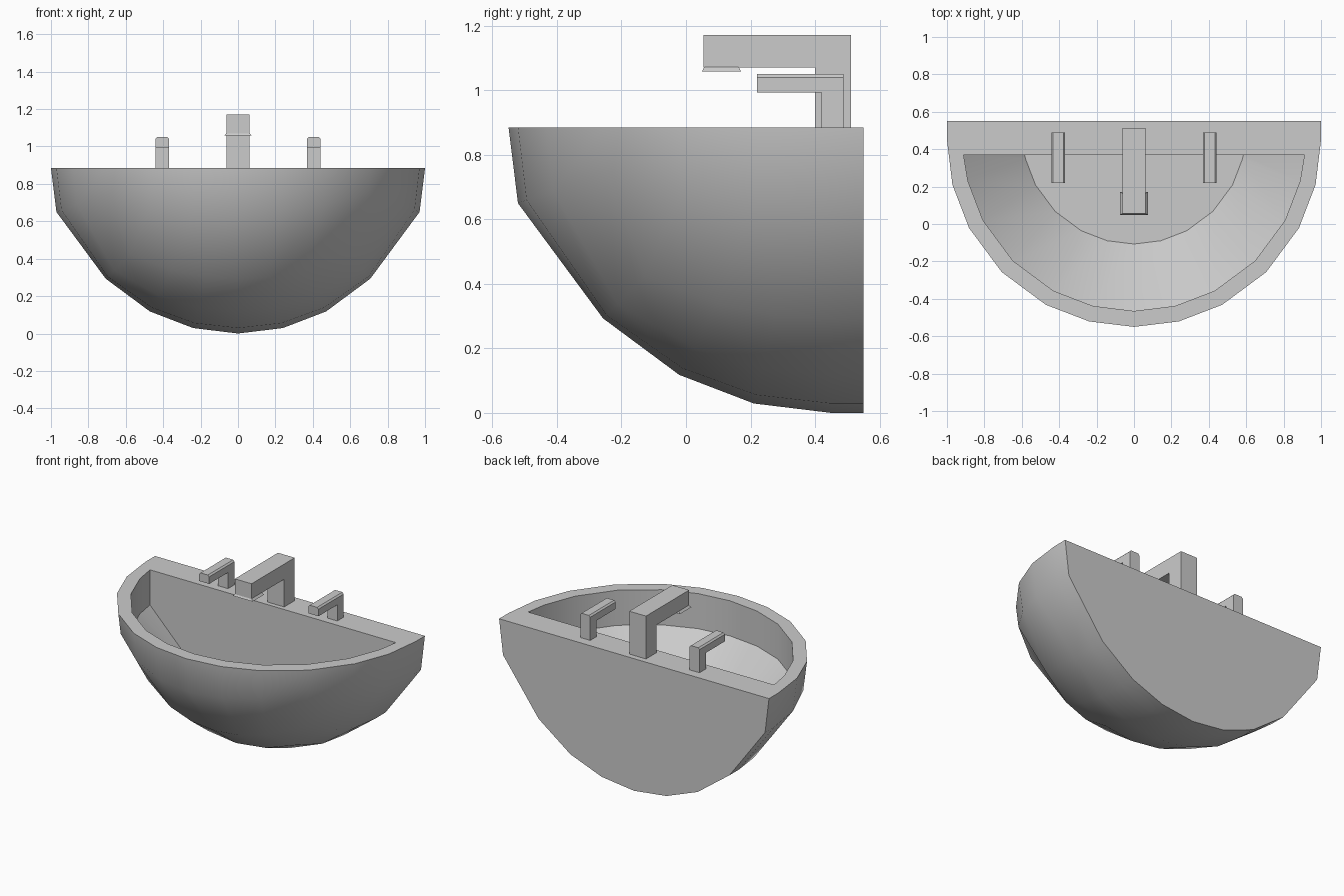
import bpy, bmesh, math
from mathutils import Vector

if "Cube" in bpy.data.objects:
    bpy.data.objects.remove(bpy.data.objects["Cube"])

RIM_Z, BACK, CY = 0.885, 0.55, 0.45
STEP = [0, 0.247, 0.534, 1]
XS = [-s for s in STEP[:0:-1]] + STEP
# half square walked from left, across the front, to the right
EDGE = [(-1, -s) for s in STEP] + [(x, -1) for x in XS[1:]] + [(1, -s) for s in STEP[-2::-1]]


def finish(bm, name):
    bmesh.ops.remove_doubles(bm, verts=bm.verts, dist=0.0005)
    bmesh.ops.recalc_face_normals(bm, faces=bm.faces)
    me = bpy.data.meshes.new(name)
    bm.to_mesh(me)
    bm.free()
    ob = bpy.data.objects.new(name, me)
    bpy.context.collection.objects.link(ob)
    return ob


def face(bm, pts):
    return bm.faces.new([bm.verts.new(p) for p in pts])


def strip(bm, a, b, closed=False):
    n = len(a)
    for i in range(n if closed else n - 1):
        j = (i + 1) % n
        face(bm, (a[i], a[j], b[j], b[i]))


def arc(r, z, cy=CY, end_y=None):
    pts = []
    for a, b in EDGE:
        d = Vector((a, b)).normalized() * r
        pts.append(Vector((d.x, cy + d.y, z)))
    if end_y is not None:
        for p in (pts[0], pts[-1]):
            p.y = end_y
            p.x = math.copysign(math.sqrt(r * r - (cy - end_y) ** 2), p.x)
    return pts


def ball(a, b, c, zs=1.0):
    d = Vector((a, b, c)).normalized()
    return Vector((d.x, CY + d.y, 1 + d.z * zs))


def to_back(row):
    return [Vector((row[0].x, BACK, row[0].z))] + row + [Vector((row[-1].x, BACK, row[-1].z))]


# basin: half of a squared-grid sphere, hollowed from the top
bm = bmesh.new()
rows = [[ball(x, -s, -1) for x in XS] for s in STEP]
rows.insert(0, [Vector((p.x, BACK, p.z)) for p in rows[0]])
for r0, r1 in zip(rows, rows[1:]):
    strip(bm, r0, r1)
low = to_back([ball(a, b, -1) for a, b in EDGE])
mid = to_back([ball(a, b, -0.247, 1.46) for a, b in EDGE])
rim = arc(1, RIM_Z)
top = to_back(rim)
strip(bm, low, mid)
strip(bm, mid, top)
face(bm, [top[0], mid[0]] + rows[0] + [mid[-1], top[-1]])
# flat rim, back ledge and cavity
inner = arc(0.915, RIM_Z, end_y=0.37)
wall = arc(0.915, 0.65, end_y=0.37)
floor = arc(0.597, 0.32, cy=0.49, end_y=0.37)
strip(bm, rim, inner)
face(bm, [top[0], rim[0], inner[0], inner[-1], rim[-1], top[-1]])
strip(bm, inner, wall, True)
strip(bm, wall, floor, True)
face(bm, floor)
basin = finish(bm, "basin")
bpy.context.view_layer.objects.active = basin
basin.select_set(True)
bpy.ops.object.shade_smooth_by_angle(angle=math.radians(30))


# bent tap part: side profile in y, z extruded across x
def bent_bar(name, x, half, front, post, back, under, z_top, bevel=0):
    bm = bmesh.new()
    prof = [(back, RIM_Z), (back, z_top), (front, z_top), (front, under), (post, under), (post, RIM_Z)]
    f = face(bm, [(x - half, y, z) for y, z in prof])
    ex = bmesh.ops.extrude_face_region(bm, geom=[f])
    moved = [v for v in ex["geom"] if isinstance(v, bmesh.types.BMVert)]
    bmesh.ops.translate(bm, verts=moved, vec=(2 * half, 0, 0))
    if bevel:
        es = [e for e in bm.edges if all(v.co.z > z_top - 0.001 for v in e.verts)
              and abs(e.verts[0].co.x - e.verts[1].co.x) < 0.001]
        bmesh.ops.bevel(bm, geom=es, offset=bevel, segments=1, affect='EDGES')
    return finish(bm, name)


bent_bar("spout", 0, 0.062, 0.055, 0.40, 0.512, 1.07, 1.172)
for side, x in (("left", -0.405), ("right", 0.405)):
    bent_bar(side + "_handle", x, 0.037, 0.22, 0.42, 0.488, 0.993, 1.05, 0.01)

# flared nozzle under the spout tip
bm = bmesh.new()
ring = [[Vector((sx * w, 0.11 + sy * d, z)) for sx, sy in ((-1, -1), (1, -1), (1, 1), (-1, 1))]
        for w, d, z in ((0.062, 0.053, 1.072), (0.074, 0.061, 1.058))]
strip(bm, ring[0], ring[1], True)
face(bm, ring[0])
face(bm, ring[1])
finish(bm, "nozzle")
